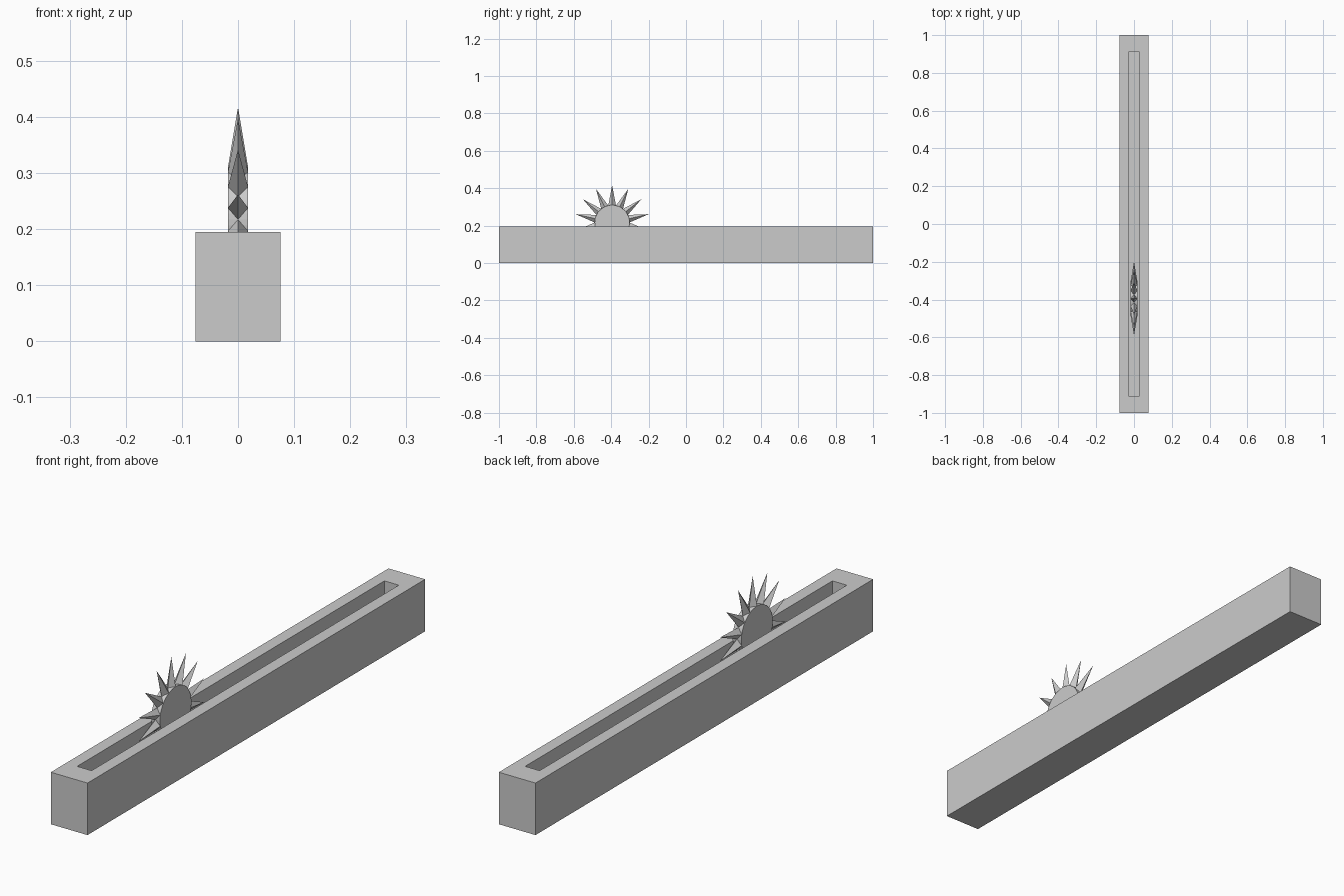
import bpy, bmesh
from math import sin, cos, pi
from mathutils import Vector

if "Cube" in bpy.data.objects:
    bpy.data.objects.remove(bpy.data.objects["Cube"])

HX, HY, HZ = 0.076, 1.0, 0.195       # rail half width, half length, height
SX, SY, FLOOR = 0.03, 0.91, 0.015    # slot half width, half length, floor height
CY, CZ = -0.395, 0.217               # blade centre
R_DISC, R_TIP, HALF_T, TEETH = 0.093, 0.2, 0.018, 14


def finish(bm, name):
    bmesh.ops.recalc_face_normals(bm, faces=bm.faces)
    mesh = bpy.data.meshes.new(name)
    bm.to_mesh(mesh)
    bm.free()
    obj = bpy.data.objects.new(name, mesh)
    bpy.context.collection.objects.link(obj)
    return obj


# Rail: nested rectangular loops joined from underside to slot floor
bm = bmesh.new()
loops = []
for x, y, z in [(HX, HY, 0), (HX, HY, HZ), (SX, SY, HZ), (SX, SY, FLOOR)]:
    loops.append([bm.verts.new((sx * x, sy * y, z))
                  for sx, sy in [(-1, -1), (1, -1), (1, 1), (-1, 1)]])
for a, b in zip(loops, loops[1:]):
    for i in range(4):
        j = (i + 1) % 4
        bm.faces.new((a[i], a[j], b[j], b[i]))
bm.faces.new(loops[0])
bm.faces.new(loops[-1])
finish(bm, "slotted_rail")


def polar(r, a, x):
    return Vector((x, CY + r * sin(a), CZ + r * cos(a)))


# Blade disc: flat cylinder across x
bm = bmesh.new()
N = TEETH * 4
sides = [[bm.verts.new(polar(R_DISC, 2 * pi * i / N, x)) for i in range(N)]
         for x in (-HALF_T, HALF_T)]
for s in sides:
    bm.faces.new(s)
for i in range(N):
    j = (i + 1) % N
    bm.faces.new((sides[0][i], sides[0][j], sides[1][j], sides[1][i]))
finish(bm, "blade_disc")

# Blade teeth: four-sided spikes with touching diamond bases
bm = bmesh.new()
step = 2 * pi / TEETH
for k in range(TEETH):
    a = k * step
    tip = bm.verts.new(polar(R_TIP, a, 0))
    base = [bm.verts.new(polar(R_DISC, a + da, x)) for da, x in
            [(0, -HALF_T), (step / 2, 0), (0, HALF_T), (-step / 2, 0)]]
    for i in range(4):
        bm.faces.new((base[i], base[(i + 1) % 4], tip))
    bm.faces.new(base)
finish(bm, "blade_teeth")
